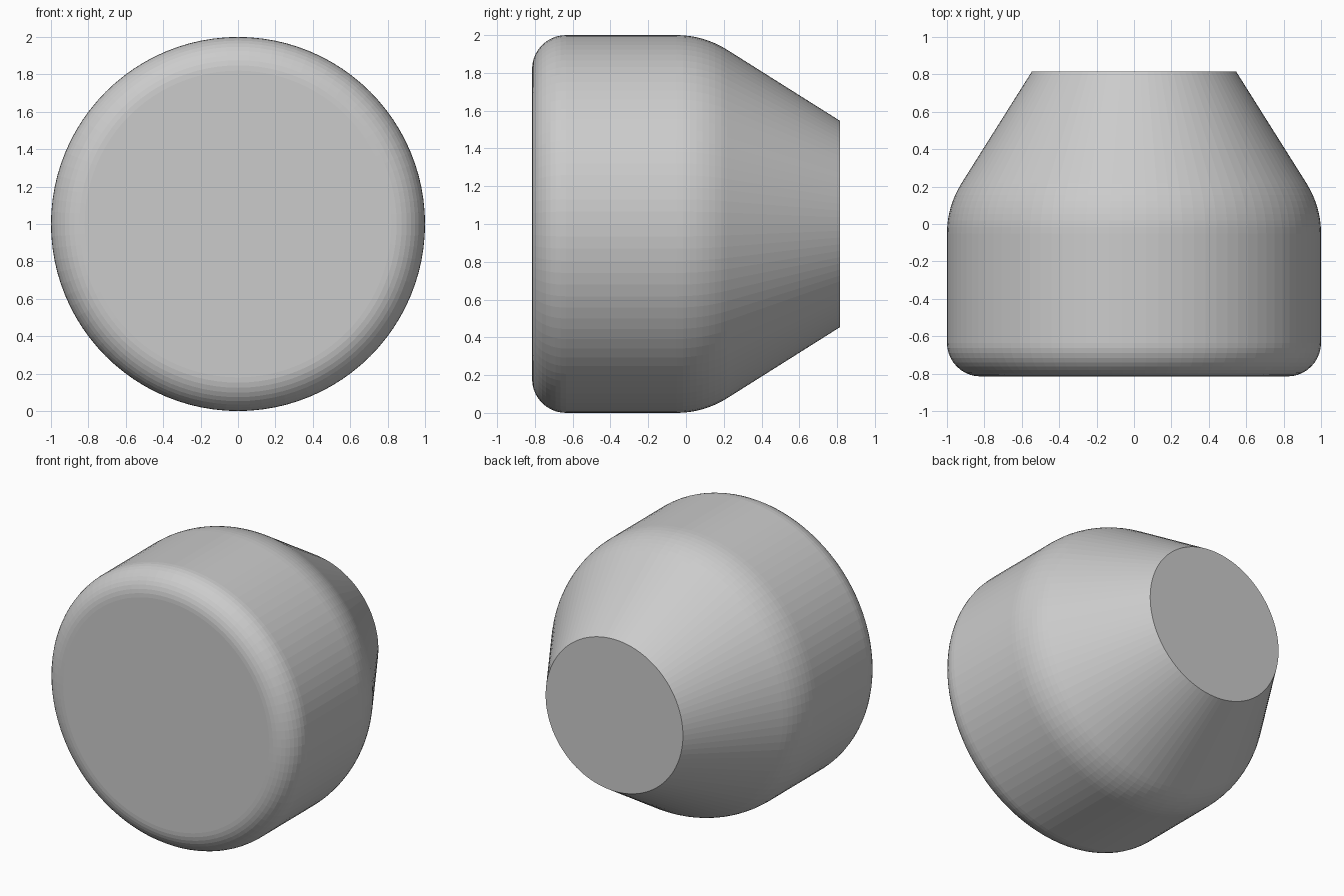
import bpy
import bmesh
from math import sin, cos, tan, pi, radians
from mathutils import Matrix, Vector

default = bpy.data.objects.get("Cube")
if default:
    bpy.data.objects.remove(default, do_unlink=True)

SEGMENTS = 96
FRONT, BACK = -0.815, 0.815
RADIUS = 1.0
EDGE = 0.18                 # front rounding radius
SHOULDER = 0.5              # shoulder rounding radius
SHOULDER_Y = -0.05          # where the shoulder starts
TAPER = radians(32.2)


def arc(cy, cr, radius, start, end, steps):
    """Points (y, r) on an arc; angle 0 points outward, positive to the back."""
    angles = [start + (end - start) * i / steps for i in range(steps + 1)]
    return [(cy + radius * sin(a), cr + radius * cos(a)) for a in angles]


# Half profile: rounded front rim, straight barrel, soft shoulder, tapered back
profile = arc(FRONT + EDGE, RADIUS - EDGE, EDGE, -pi / 2, 0, 10)
profile += arc(SHOULDER_Y, RADIUS - SHOULDER, SHOULDER, 0, TAPER, 8)
last_y, last_r = profile[-1]
profile.append((BACK, last_r - (BACK - last_y) * tan(TAPER)))

# Revolve the profile around the y axis
bm = bmesh.new()
verts = [bm.verts.new((r, y, 0)) for y, r in profile]
edges = [bm.edges.new(pair) for pair in zip(verts, verts[1:])]
bmesh.ops.spin(bm, geom=verts + edges, cent=Vector(), axis=(0, 1, 0),
               angle=2 * pi, steps=SEGMENTS, use_merge=True)
bmesh.ops.remove_doubles(bm, verts=bm.verts[:], dist=0.0001)

# Close the flat front and back
rims = [e for e in bm.edges if e.is_boundary]
bmesh.ops.holes_fill(bm, edges=rims, sides=0)
bmesh.ops.recalc_face_normals(bm, faces=bm.faces[:])
bmesh.ops.transform(bm, matrix=Matrix.Translation((0, 0, RADIUS)), verts=bm.verts[:])

mesh = bpy.data.meshes.new("tapered_knob")
bm.to_mesh(mesh)
bm.free()
knob = bpy.data.objects.new("tapered_knob", mesh)
bpy.context.collection.objects.link(knob)

# Plain grey finish
color = (0.6, 0.6, 0.6, 1.0)
grey = bpy.data.materials.new("light_grey")
grey.use_nodes = True
grey.diffuse_color = color
grey.node_tree.nodes["Principled BSDF"].inputs["Base Color"].default_value = color
mesh.materials.append(grey)
